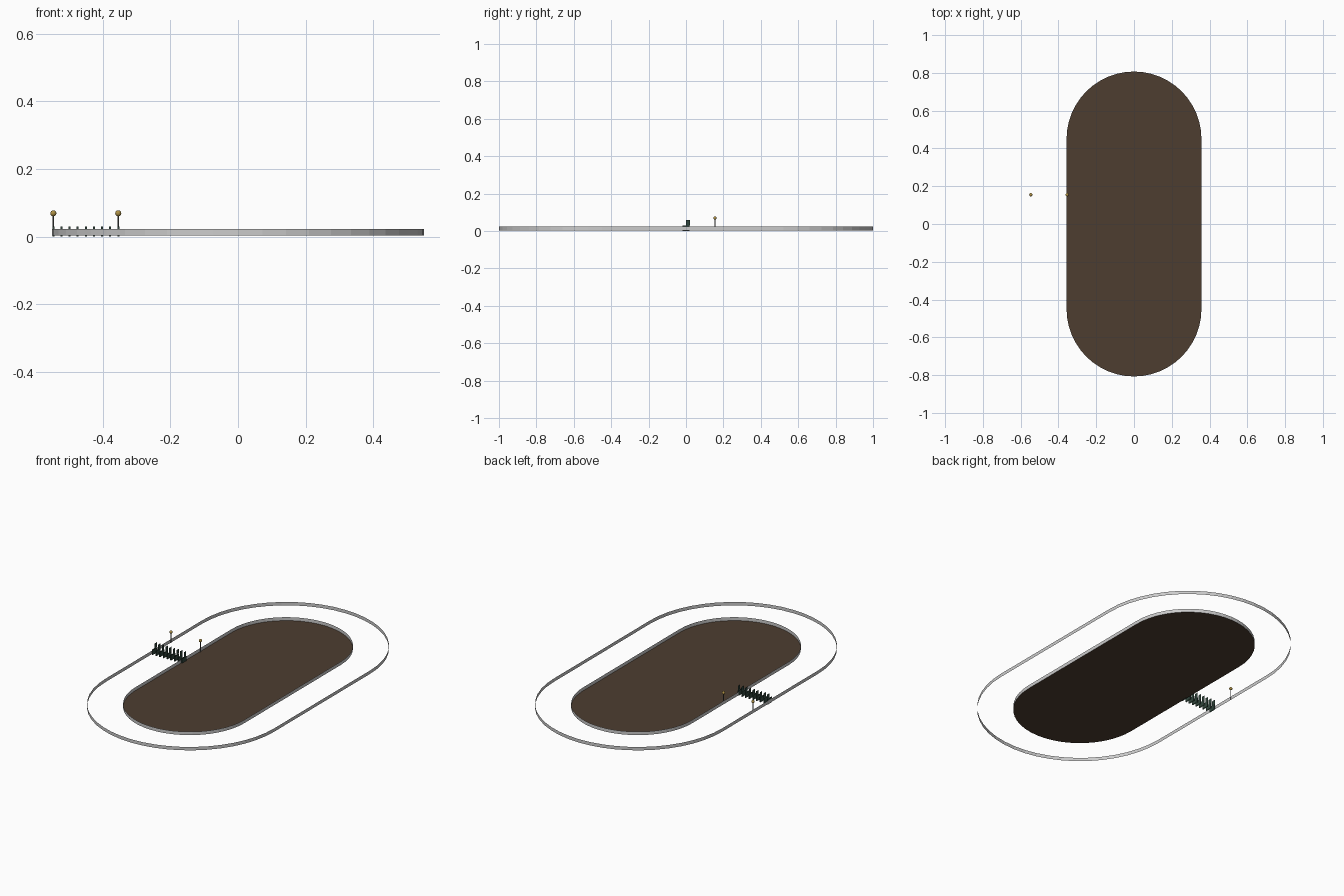
import bpy, bmesh, math

if "Cube" in bpy.data.objects:
    bpy.data.objects.remove(bpy.data.objects["Cube"])


def material(name, rgb):
    m = bpy.data.materials.new(name)
    m.diffuse_color = (*rgb, 1)
    m.use_nodes = True
    m.node_tree.nodes["Principled BSDF"].inputs["Base Color"].default_value = m.diffuse_color
    return m


dirt = material("dirt_brown", (0.075, 0.047, 0.03))
green = material("dark_green", (0.03, 0.06, 0.045))
gold = material("gold", (0.42, 0.28, 0.06))
dark = material("dark_grey", (0.1, 0.1, 0.1))


def finish(name, bm, mat=None, smooth=False):
    me = bpy.data.meshes.new(name)
    bm.to_mesh(me)
    bm.free()
    ob = bpy.data.objects.new(name, me)
    bpy.context.collection.objects.link(ob)
    if mat:
        me.materials.append(mat)
    if smooth:
        for p in me.polygons:
            p.use_smooth = True
    return ob


def oval(r, half, n=24):
    # Two half circles joined by straights
    pts = []
    for sign, start in ((1, 0), (-1, math.pi)):
        for i in range(n + 1):
            a = start + math.pi * i / n
            pts.append((r * math.cos(a), sign * half + r * math.sin(a)))
    return pts


def rail(name, r, half, z0, z1):
    bm = bmesh.new()
    pts = oval(r, half)
    lo = [bm.verts.new((x, y, z0)) for x, y in pts]
    hi = [bm.verts.new((x, y, z1)) for x, y in pts]
    for i in range(len(pts)):
        j = (i + 1) % len(pts)
        bm.faces.new((lo[i], lo[j], hi[j], hi[i]))
    return finish(name, bm)


# Thin ribbon rails
rail("outer_rail", 0.55, 0.45, 0.003, 0.023)
rail("inner_rail", 0.357, 0.45, 0.003, 0.023)

# Flat infield
bm = bmesh.new()
bm.faces.new([bm.verts.new((x, y, 0.003)) for x, y in oval(0.357, 0.45)])
finish("infield", bm, dirt)

# Starting gate: open-ended stall bases with a taller rear panel
X_OUT, X_IN = -0.546, -0.354
bm = bmesh.new()
for k in range(9):
    x = X_OUT + (X_IN - X_OUT) * k / 8
    w, d, h = 0.003, 0.02, 0.03
    ring = [(x - w, -d), (x + w, -d), (x + w, d), (x - w, d)]
    lo = [bm.verts.new((a, b, 0)) for a, b in ring]
    hi = [bm.verts.new((a, b, h)) for a, b in ring]
    for i in range(4):
        j = (i + 1) % 4
        bm.faces.new((lo[i], lo[j], hi[j], hi[i]))
    bm.faces.new([bm.verts.new((x, y, z)) for y, z in
                  ((0, h), (0.022, h), (0.022, 0.059), (0, 0.059))])
finish("starting_gate", bm, green)

# Finish posts with ball tops
for side, x in (("outer", X_OUT), ("inner", X_IN)):
    bm = bmesh.new()
    bmesh.ops.create_cone(bm, cap_ends=False, segments=8, radius1=0.0025,
                          radius2=0.0025, depth=0.065)
    post = finish(side + "_finish_post", bm, dark, True)
    post.location = (x, 0.155, 0.0355)
    bm = bmesh.new()
    bmesh.ops.create_uvsphere(bm, u_segments=16, v_segments=10, radius=0.009)
    ball = finish(side + "_post_ball", bm, gold, True)
    ball.location = (x, 0.155, 0.069)
